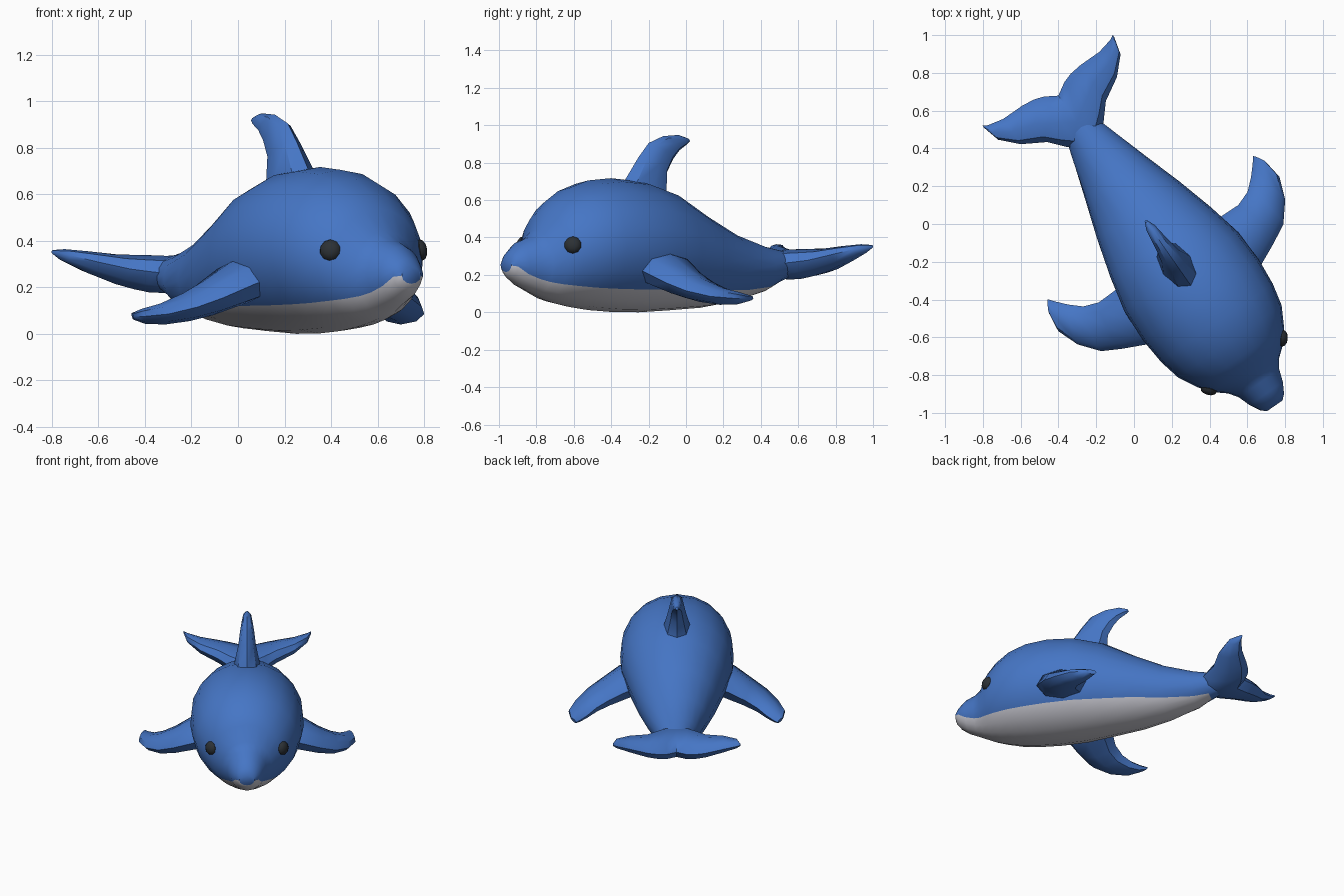
import bpy, bmesh, math
from mathutils import Matrix, Vector

if "Cube" in bpy.data.objects:
    bpy.data.objects.remove(bpy.data.objects["Cube"])

# The animal is modelled along its own axis (u sideways, s forward), then turned in place
PLACE = Matrix.Translation((0.05, 0.034, 0)) @ Matrix.Rotation(math.radians(34.9), 4, 'Z')


def P(u, s, z):
    return Vector((u, -s, z))


def material(name, rgb):
    m = bpy.data.materials.new(name)
    m.diffuse_color = (*rgb, 1)
    m.use_nodes = True
    m.node_tree.nodes["Principled BSDF"].inputs["Base Color"].default_value = m.diffuse_color
    return m


BLUE = material("blue skin", (0.06, 0.18, 0.56))
PALE = material("pale belly", (0.60, 0.60, 0.66))
BLACK = material("black eye", (0.025, 0.03, 0.035))


def finish(name, bm, mats, angle=40):
    bmesh.ops.recalc_face_normals(bm, faces=bm.faces)
    me = bpy.data.meshes.new(name)
    bm.to_mesh(me)
    bm.free()
    for m in mats:
        me.materials.append(m)
    me.transform(PLACE)
    ob = bpy.data.objects.new(name, me)
    bpy.context.collection.objects.link(ob)
    bpy.ops.object.select_all(action='DESELECT')
    ob.select_set(True)
    bpy.context.view_layer.objects.active = ob
    bpy.ops.object.shade_smooth_by_angle(angle=math.radians(angle))
    return ob


def loft(rings, pale_from=999):
    """Bridge closed rings of points; strips from index pale_from get material 1."""
    bm = bmesh.new()
    vs = [[bm.verts.new(p) for p in r] for r in rings]
    n = len(rings[0])
    for a, b in zip(vs, vs[1:]):
        for j in range(n):
            k = (j + 1) % n
            f = bm.faces.new((a[j], a[k], b[k], b[j]))
            f.material_index = int(j >= pale_from)
    bm.faces.new(vs[0])
    bm.faces.new(vs[-1])
    return bm


def lens(lead, trail, thick, n=8):
    """Elliptic fin section between a leading and a trailing point."""
    c, a = (lead + trail) / 2, (lead - trail) / 2
    return [c + a * math.cos(2 * math.pi * i / n) + thick * math.sin(2 * math.pi * i / n)
            for i in range(n)]


# Body: s, half width, top, bottom, height of the belly line
BODY = [
    (1.215, .050, .285, .215, .258), (1.19, .078, .325, .18, .245),
    (1.136, .108, .375, .14, .205), (1.07, .130, .40, .11, .178),
    (1.02, .165, .44, .088, .162), (.965, .232, .54, .066, .15),
    (.90, .280, .605, .048, .142), (.80, .335, .665, .028, .132),
    (.68, .362, .705, .012, .126), (.53, .375, .717, .002, .122),
    (.35, .368, .70, .0, .12), (.16, .325, .64, .01, .12),
    (-.05, .265, .52, .024, .12), (-.25, .200, .42, .055, .118),
    (-.45, .138, .355, .11, .136), (-.55, .105, .335, .16, .167),
    (-.66, .060, .31, .20, .205)]
UP, LOW = 14, 6
rings = []
for s, hw, top, bot, zb in BODY:
    zc, h = (top + bot) / 2, (top - bot) / 2
    b = math.asin(max(-0.99, min(0, (zb - zc) / h)))
    ang = [b + (math.pi - 2 * b) * i / UP for i in range(UP)]
    ang += [math.pi - b + (math.pi + 2 * b) * i / LOW for i in range(LOW)]
    rings.append([P(hw * math.cos(t), s, zc + h * math.sin(t)) for t in ang])
bm = loft(rings, UP)
for f in bm.faces:
    if f.calc_center_median().y > 0.5:
        f.material_index = 0
finish("body", bm, [BLUE, PALE])

# Dorsal fin: leading (s, z), trailing (s, z), half width
DORSAL = [(.47, .62, .16, .56, .095), (.445, .70, .17, .65, .085), (.35, .83, .165, .75, .058),
          (.285, .905, .125, .82, .047), (.19, .942, .085, .865, .036),
          (.09, .948, .04, .895, .026), (.03, .93, .018, .913, .008)]
finish("dorsal_fin", loft([lens(P(0, a, b), P(0, c, d), Vector((w, 0, 0)))
                           for a, b, c, d, w in DORSAL]), [BLUE])

# Flippers: leading (u, s), trailing (u, s), height, half thickness
FLIPPER = [(.24, .57, .24, .24, .25, .09), (.363, .564, .34, .23, .215, .092),
           (.49, .505, .45, .233, .155, .075), (.588, .452, .53, .204, .115, .06),
           (.67, .351, .59, .15, .085, .045), (.714, .235, .635, .10, .075, .032),
           (.70, .13, .663, .065, .075, .014)]
for side, name in ((1, "left_flipper"), (-1, "right_flipper")):
    finish(name, loft([lens(P(side * a, b, z), P(side * c, d, z), Vector((side * h * .3, 0, h)))
                       for a, b, c, d, z, h in FLIPPER]), [BLUE])

# Tail flukes: u, leading s, trailing s, height, half thickness
FLUKE = [(0, -.45, -.787, .255, .08), (.066, -.49, -.827, .258, .08), (.12, -.54, -.845, .265, .074),
         (.19, -.62, -.853, .278, .064), (.31, -.69, -.853, .308, .047),
         (.395, -.778, -.872, .337, .027), (.42, -.872, -.886, .352, .008)]
half = [(-u, *r) for u, *r in reversed(FLUKE[1:])]
finish("tail_flukes", loft([lens(P(u, a, z), P(u, b, z), Vector((0, 0, h)))
                            for u, a, b, z, h in half + FLUKE]), [BLUE])

# Eyes: flattened balls set into the head
for side, name in ((1, "left_eye"), (-1, "right_eye")):
    bm = bmesh.new()
    m = (Matrix.Translation(P(side * .238, .945, .36))
         @ Vector((side * .75, -.62, .15)).to_track_quat('Z', 'Y').to_matrix().to_4x4()
         @ Matrix.Diagonal((1, 1, .6, 1)))
    bmesh.ops.create_uvsphere(bm, u_segments=10, v_segments=6, radius=.046, matrix=m)
    finish(name, bm, [BLACK])
